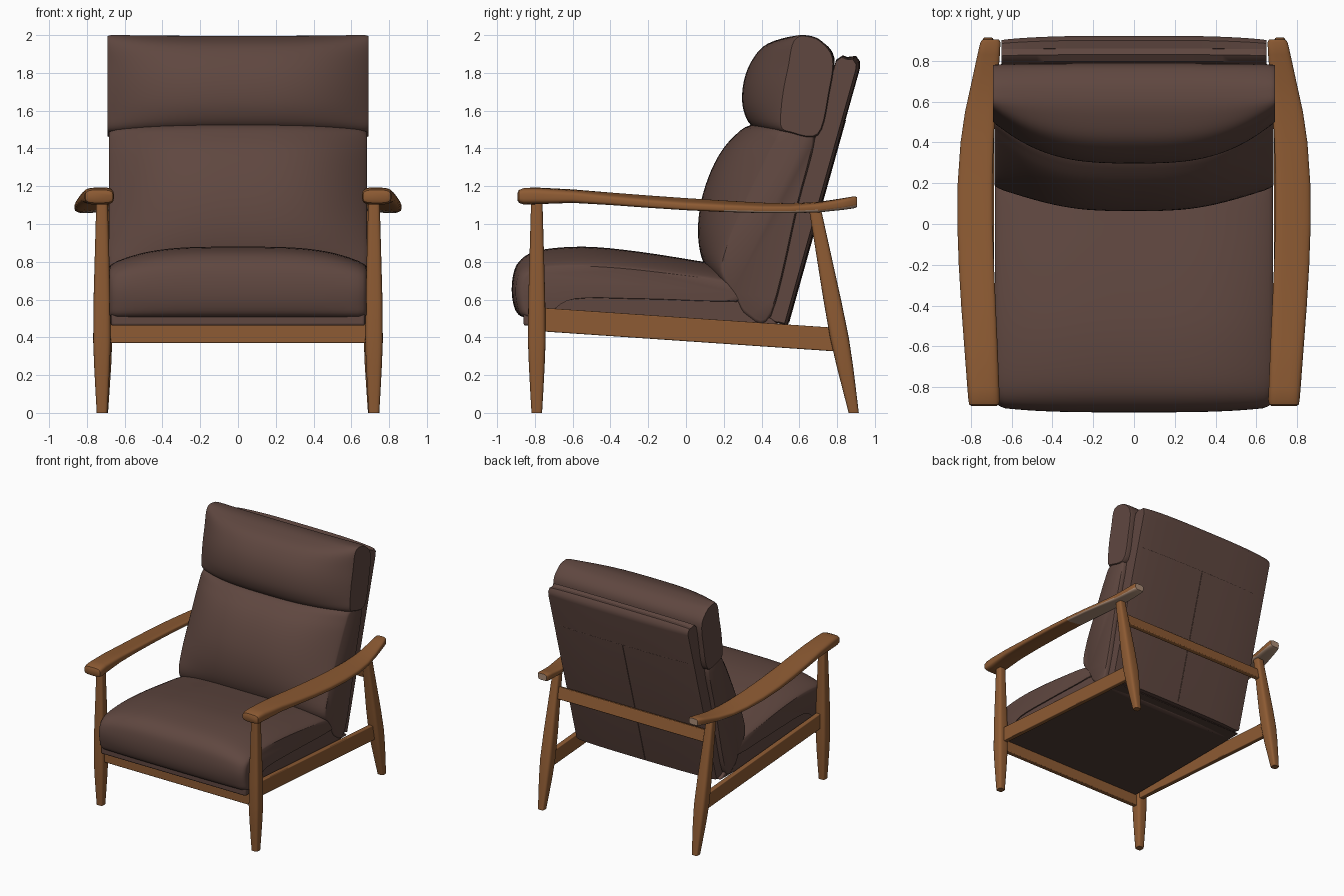
import bpy, bmesh, math
from mathutils import Vector

if "Cube" in bpy.data.objects:
    bpy.data.objects.remove(bpy.data.objects["Cube"])


def material(name, rgb):
    m = bpy.data.materials.new(name)
    m.diffuse_color = (*rgb, 1)
    m.use_nodes = True
    m.node_tree.nodes["Principled BSDF"].inputs["Base Color"].default_value = m.diffuse_color
    return m


LEATHER = material("brown leather", (0.115, 0.063, 0.051))
CLOTH = material("dark base cloth", (0.08, 0.046, 0.036))
WOOD = material("warm wood", (0.268, 0.104, 0.033))
PALE = material("pale wood underside", (0.40, 0.26, 0.18))


def loft(name, rings, mat):
    """Skin a list of equal-length rings and cap both ends."""
    bm = bmesh.new()
    vs = [[bm.verts.new(p) for p in r] for r in rings]
    n = len(vs[0])
    for a, b in zip(vs, vs[1:]):
        for i in range(n):
            j = (i + 1) % n
            bm.faces.new((a[i], a[j], b[j], b[i]))
    bm.faces.new(vs[0])
    bm.faces.new(vs[-1])
    bmesh.ops.recalc_face_normals(bm, faces=bm.faces)
    me = bpy.data.meshes.new(name)
    bm.to_mesh(me)
    bm.free()
    me.materials.append(mat)
    ob = bpy.data.objects.new(name, me)
    bpy.context.collection.objects.link(ob)
    return ob


def spline(pts, samples):
    """Closed Catmull-Rom loop; one sample keeps the polygon."""
    p = [Vector(q) for q in pts]
    n, out = len(p), []
    for i in range(n):
        a, b, c, d = (p[(i + k) % n] for k in (-1, 0, 1, 2))
        for s in range(samples):
            t = s / samples
            out.append(0.5 * (2 * b + (c - a) * t + (2 * a - 5 * b + 4 * c - d) * t * t
                              + (3 * b - a - 3 * c + d) * t ** 3))
    return out


def pillow(name, centre, side, half, end=0.93, power=3.5, samples=5):
    """Side profile (y, z) swept across x, swelling from side to centre."""
    c, s = spline(centre, samples), spline(side, samples)
    ends = [(half, end), (half - 0.006, (1 + end) / 2), (half - 0.02, 0.25 * end + 0.75), (half - 0.045, 1)]
    inner = half - 0.045
    stations = [(-x, k) for x, k in ends]
    stations += [(inner * (i / 14 - 1), 1) for i in range(1, 28)]
    stations += list(reversed(ends))
    rings = []
    for x, k in stations:
        w = 1 - abs(x / half) ** power
        r = [b.lerp(a, w) for a, b in zip(c, s)]
        mid = sum(r, Vector((0, 0))) / len(r)
        rings.append([(x, *(mid + (q - mid) * k)) for q in r])
    return loft(name, rings, LEATHER)


def prism(name, pts, x0, x1, mat, bevel):
    ob = loft(name, [[(x, y, z) for y, z in pts] for x in (x0, x1)], mat)
    b = ob.modifiers.new("soft edges", 'BEVEL')
    b.width, b.segments = bevel, 3
    return ob


def oval(power=3, n=20):
    """Rounded-square outline in -1..1."""
    e = 2 / power
    out = []
    for i in range(n):
        a = 2 * math.pi * (i + 0.5) / n
        u, v = math.cos(a), math.sin(a)
        out.append((math.copysign(abs(u) ** e, u), math.copysign(abs(v) ** e, v)))
    return out


def piping(name, pts, r=0.006):
    p = [Vector(q) for q in pts]
    rings = []
    for i, q in enumerate(p):
        rot = (p[min(i + 1, len(p) - 1)] - p[max(i - 1, 0)]).to_track_quat('Z', 'Y')
        rings.append([q + rot @ Vector((u * r, v * r, 0)) for u, v in oval(2, 8)])
    return loft(name, rings, LEATHER)


# Seat cushion, rolled over the front, and the base below it
pillow("seat_cushion",
       [(-.87, .51), (-.915, .58), (-.92, .70), (-.885, .80), (-.78, .86), (-.55, .88), (-.3, .86),
        (0, .815), (.2, .775), (.32, .70), (.3, .6), (-.2, .6), (-.6, .6), (-.75, .52)],
       [(-.86, .51), (-.89, .58), (-.895, .67), (-.86, .74), (-.76, .775), (-.55, .785), (-.3, .77),
        (0, .735), (.2, .705), (.32, .66), (.3, .59), (-.2, .6), (-.6, .6), (-.75, .52)], 0.68)
base = prism("seat_base", [(-.86, .462), (-.86, .53), (-.74, .64), (.05, .625), (.28, .59), (.45, .5), (.5, .46)],
             -0.672, 0.672, LEATHER, 0.012)
# dark cloth underneath
base.data.materials.append(CLOTH)
for f in base.data.polygons:
    f.material_index = int(f.normal.z < -0.9)

# Back cushion and head pillow, thinning towards their side seams
pillow("back_cushion",
       [(.24, .62), (.11, .76), (.065, .92), (.08, 1.12), (.15, 1.32), (.25, 1.46), (.38, 1.53),
        (.69, 1.5), (.595, 1.1), (.45, .5), (.30, .5)],
       [(.26, .61), (.18, .74), (.22, .91), (.31, 1.11), (.40, 1.3), (.46, 1.42), (.52, 1.5),
        (.68, 1.49), (.595, 1.1), (.45, .51), (.32, .51)], 0.683, end=0.95, power=3)
pillow("head_pillow",
       [(.36, 1.51), (.305, 1.6), (.30, 1.72), (.335, 1.84), (.41, 1.94), (.52, 1.985), (.62, 1.995),
        (.72, 1.965), (.785, 1.88), (.765, 1.7), (.70, 1.47), (.5, 1.47)],
       [(.50, 1.51), (.50, 1.6), (.515, 1.72), (.54, 1.84), (.56, 1.95), (.59, 1.995), (.64, 2.0),
        (.71, 1.975), (.78, 1.88), (.76, 1.7), (.70, 1.47), (.55, 1.48)], 0.69, end=0.97, power=3)

# Upholstered back board in two layers
pillow("back_board_front", [(.42, .49), (.492, .472), (.866, 1.88), (.83, 1.893), (.795, 1.87)],
       [(.42, .49), (.485, .472), (.858, 1.875), (.825, 1.888), (.795, 1.865)], 0.65, end=0.99, samples=1)
pillow("back_board_rear",
       [(.485, .475), (.54, .465), (.92, 1.82), (.922, 1.86), (.90, 1.89), (.86, 1.885)],
       [(.48, .475), (.52, .465), (.90, 1.82), (.902, 1.85), (.885, 1.875), (.855, 1.875)],
       0.65, end=0.99, samples=1)

# Seams
piping("back_seam_vertical", [(0, .54 + (z - .465) * .2804, z) for z in (.48, 1, 1.55)], 0.003)
piping("back_seam_cross", [(x / 10, .843 - .02 * abs(x / 6.5) ** 3.5, 1.55) for x in range(-6, 7)], 0.002)
for sx, tag in ((-1, "left"), (1, "right")):
    piping("seat_side_seam_" + tag, [(sx * .672, y, z) for y, z in
           ((-.85, .55), (-.74, .642), (-.3, .635), (.05, .627), (.27, .592))])

# Wooden frame, both sides
FRONT_LEG = [(0, .028), (.1, .034), (.25, .042), (.38, .047), (.6, .045), (.85, .038), (1.13, .03)]
BACK_LEG = [(0, .027), (.1, .034), (.25, .044), (.4, .05), (.6, .047), (.85, .039), (1.08, .032)]
# armrest stations: y, inner x, outer x, top z, bottom z, outward drop
ARM = [(-.892, .675, .795, 1.165, 1.125, 0), (-.885, .662, .808, 1.18, 1.112, 0),
       (-.86, .657, .812, 1.19, 1.103, 0), (-.8, .66, .817, 1.195, 1.103, .002),
       (-.6, .668, .832, 1.187, 1.108, .006), (-.4, .677, .847, 1.172, 1.095, .01),
       (-.2, .686, .859, 1.157, 1.08, .012), (0, .692, .866, 1.143, 1.067, .013),
       (.2, .693, .864, 1.13, 1.058, .012), (.4, .688, .85, 1.118, 1.053, .01),
       (.55, .68, .828, 1.113, 1.053, .008), (.7, .667, .795, 1.12, 1.058, .005),
       (.83, .657, .767, 1.138, 1.073, .002), (.89, .654, .753, 1.147, 1.083, 0),
       (.905, .662, .742, 1.143, 1.09, 0)]
for sx, tag in ((-1, "left"), (1, "right")):
    loft("front_leg_" + tag, [[(sx * .72 + u * r, -.79 + v * r, z) for u, v in oval(4)]
                              for z, r in FRONT_LEG], WOOD)
    loft("back_leg_" + tag, [[(sx * .715 + u * r, .888 - .19 * z + v * r, z) for u, v in oval(4)]
                             for z, r in BACK_LEG], WOOD)
    prism("side_rail_" + tag, [(-.77, .432), (-.77, .557), (.80, .45), (.80, .325)],
          sx * .685, sx * .725, WOOD, 0.006)
    rings = []
    for y, xi, xo, zt, zb, drop in ARM:
        h = (zt - zb) / 2 - drop
        rings.append([(sx * ((xi + xo) / 2 + u * (xo - xi) / 2), y, (zt + zb) / 2 + v * h - drop * u)
                      for u, v in oval(3.6, 28)])
    arm = loft("armrest_" + tag, rings, WOOD)
    # paler rear underside
    arm.data.materials.append(PALE)
    for f in arm.data.polygons:
        if f.center.y > 0.3 and (f.normal.z < -0.3 or f.normal.y > 0.8):
            f.material_index = 1

# Cross rails
prism("front_rail", [(-.81, .37), (-.81, .466), (-.77, .466), (-.77, .37)], -.71, .71, WOOD, 0.006)
prism("back_rail", [(.705, .865), (.683, .96), (.715, .968), (.738, .873)], -.71, .71, WOOD, 0.006)

# Smooth shading with sharp edges kept
for ob in bpy.context.collection.objects:
    ob.select_set(True)
    bpy.context.view_layer.objects.active = ob
bpy.ops.object.shade_smooth_by_angle(angle=math.radians(40))
